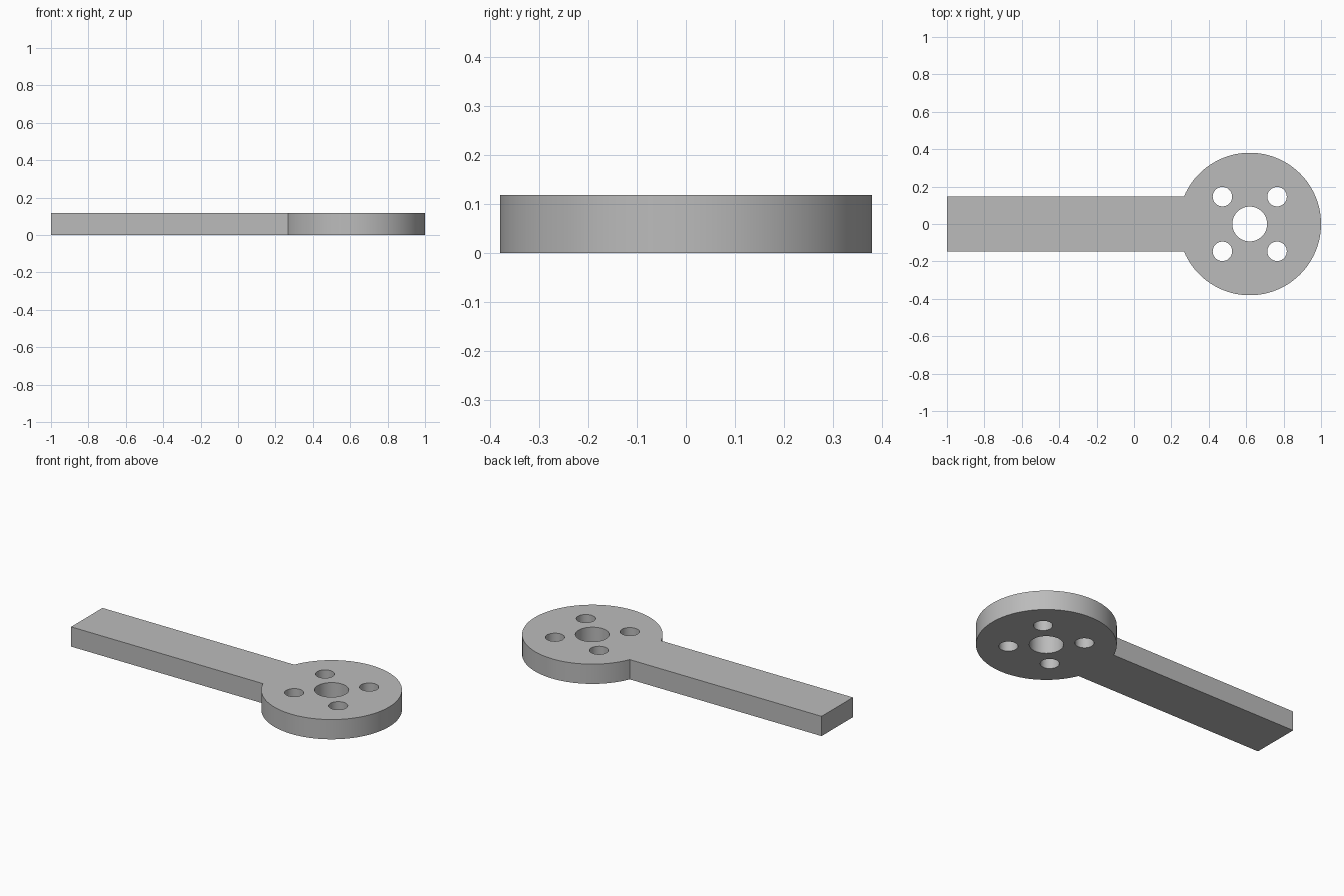
import bpy
import bmesh
from math import asin, cos, sin, pi, radians

cube = bpy.data.objects.get("Cube")
if cube:
    bpy.data.objects.remove(cube, do_unlink=True)

THICKNESS = 0.118
HEAD_X, HEAD_R = 0.619, 0.381
ARM_END, ARM_HALF = -1.0, 0.148
HOLE_OFFSET = 0.146


def arc(cx, cy, radius, start, end, steps):
    """Points along an arc, both ends included."""
    angles = [start + (end - start) * i / steps for i in range(steps + 1)]
    return [(cx + radius * cos(a), cy + radius * sin(a)) for a in angles]


def circle(cx, cy, radius, steps):
    return arc(cx, cy, radius, 0, 2 * pi, steps)[:-1]


def add_loop(bm, points):
    verts = [bm.verts.new((x, y, 0)) for x, y in points]
    return [bm.edges.new((v, verts[i - 1])) for i, v in enumerate(verts)]


# Outline: round head running into a straight arm
join = pi - asin(ARM_HALF / HEAD_R)
outline = arc(HEAD_X, 0, HEAD_R, -join, join, 96)
outline += [(ARM_END, ARM_HALF), (ARM_END, -ARM_HALF)]

# Centre bore and four bolt holes
loops = [outline, circle(HEAD_X, 0, 0.093, 64)]
for sx in (-1, 1):
    for sy in (-1, 1):
        loops.append(circle(HEAD_X + sx * HOLE_OFFSET, sy * HOLE_OFFSET, 0.052, 48))

# Fill the flat profile and extrude it to a plate
bm = bmesh.new()
edges = [e for points in loops for e in add_loop(bm, points)]
bmesh.ops.triangle_fill(bm, use_beauty=True, use_dissolve=False, edges=edges)
result = bmesh.ops.extrude_face_region(bm, geom=bm.faces[:], use_keep_orig=True)
top = [g for g in result["geom"] if isinstance(g, bmesh.types.BMVert)]
bmesh.ops.translate(bm, vec=(0, 0, THICKNESS), verts=top)
bmesh.ops.recalc_face_normals(bm, faces=bm.faces[:])

mesh = bpy.data.meshes.new("lever_arm")
bm.to_mesh(mesh)
bm.free()
lever = bpy.data.objects.new("lever_arm", mesh)
bpy.context.collection.objects.link(lever)

# Plain grey finish
grey = bpy.data.materials.new("plain_grey")
grey.use_nodes = True
colour = (0.5, 0.5, 0.5, 1)
grey.diffuse_color = colour
grey.node_tree.nodes["Principled BSDF"].inputs["Base Color"].default_value = colour
mesh.materials.append(grey)

# Smooth round walls, sharp rims
bpy.ops.object.select_all(action="DESELECT")
lever.select_set(True)
bpy.context.view_layer.objects.active = lever
bpy.ops.object.shade_smooth_by_angle(angle=radians(30))
